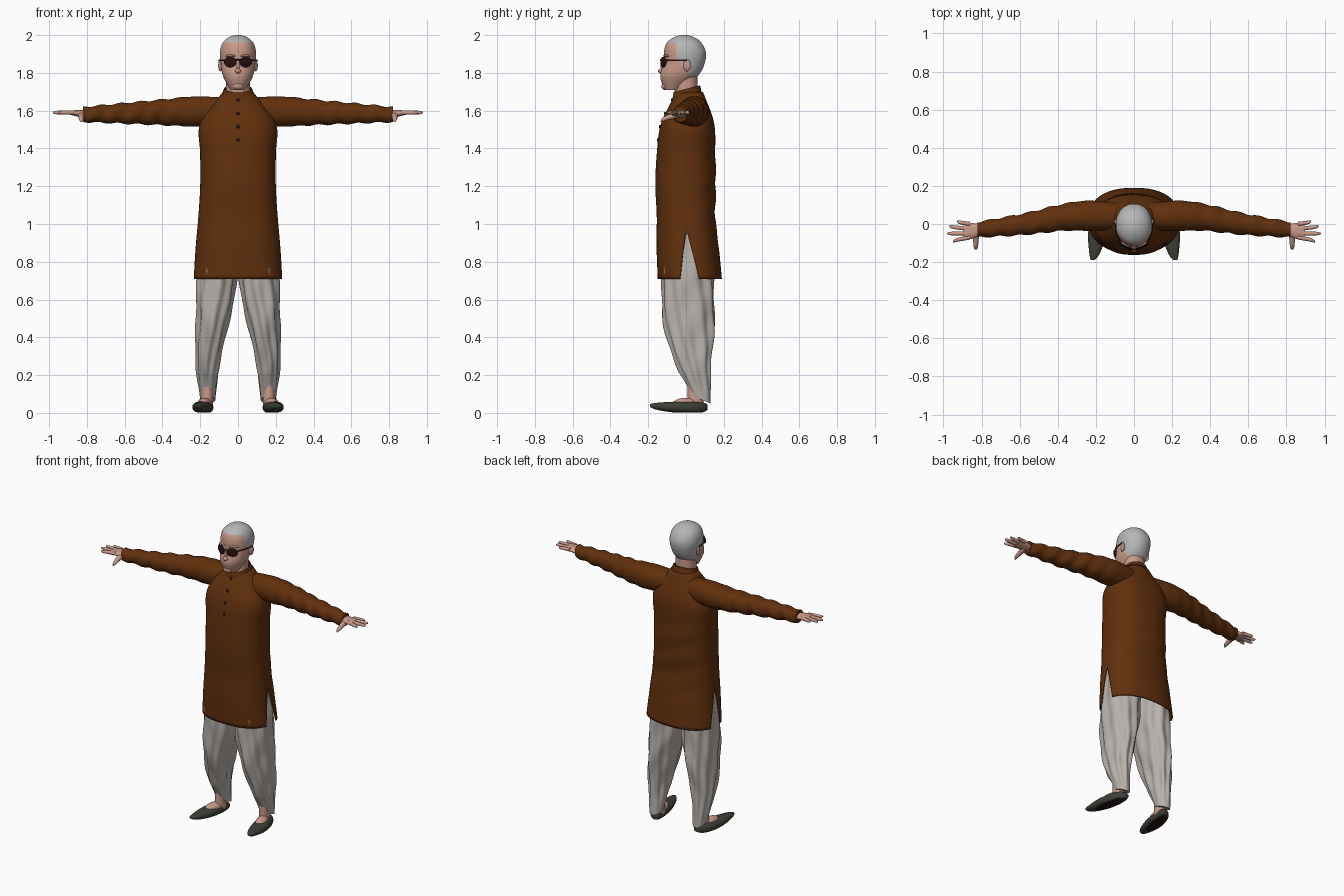
import bpy, bmesh
from math import sin, cos, pi, radians
from mathutils import Matrix, Vector

if "Cube" in bpy.data.objects:
    bpy.data.objects.remove(bpy.data.objects["Cube"])


def material(name, *rgb):
    mat = bpy.data.materials.new(name)
    mat.use_nodes = True
    mat.diffuse_color = (*rgb, 1)
    shader = mat.node_tree.nodes["Principled BSDF"]
    shader.inputs["Base Color"].default_value = (*rgb, 1)
    return mat


BROWN = material("brown cloth", .12, .03, .004)
CLOTH = material("pale grey cloth", .48, .44, .41)
SKIN = material("skin", .58, .32, .25)
HAIR = material("grey hair", .46, .47, .46)
SHOE = material("dark shoe leather", .05, .05, .04)
BLACK = material("near black", .02, .006, .006)


def finish(name, bm, mats, rule=None, thickness=0):
    """Turn a bmesh into a smooth shaded object."""
    bmesh.ops.recalc_face_normals(bm, faces=bm.faces[:])
    for face in bm.faces:
        face.smooth = True
        if rule:
            face.material_index = rule(face.calc_center_median())
    mesh = bpy.data.meshes.new(name)
    bm.to_mesh(mesh)
    bm.free()
    mesh.set_sharp_from_angle(angle=radians(50))
    for mat in mats:
        mesh.materials.append(mat)
    obj = bpy.data.objects.new(name, mesh)
    bpy.context.collection.objects.link(obj)
    if thickness:
        solid = obj.modifiers.new("thickness", "SOLIDIFY")
        solid.thickness = thickness
        solid.offset = -1


def curve(values, f):
    """Smooth value at fraction f through evenly spaced values."""
    if not isinstance(values, list):
        return values
    first = 2 * values[0] - values[1]
    last = 2 * values[-1] - values[-2]
    padded = [first, *values, last]
    s = f * (len(values) - 1)
    i = min(int(s), len(values) - 2)
    t = s - i
    before, start, end, after = padded[i:i + 4]
    blend = t * t * (3 - 2 * t)
    leave, arrive = (end - before) / 2, (after - start) / 2
    return (start + (end - start) * blend
            + leave * t * (1 - t) ** 2 - arrive * t * t * (1 - t))


def even(f):
    return f


def dome(f):
    """Rings crowd together towards the far end."""
    return sin(f * pi / 2)


def rounded(f):
    """Rings crowd together towards both ends."""
    return (1 - cos(f * pi)) / 2


def power(value, exponent):
    return abs(value) ** exponent * (1 if value >= 0 else -1)


def loft(name, axis, span, centre, radius, mats, count=32, rings=24, square=2.1,
         cap=True, spacing=even, warp=None, slit=None, side=1, **finishing):
    """Skin rings along an axis; centre and radius hold a curve for each cross direction."""
    bm = bmesh.new()
    half = count // 2
    loops = []
    for step in range(rings + 1):
        f = step / rings
        along = span[0] + (span[1] - span[0]) * spacing(f)
        gap = slit(along) if slit else pi / count
        loop = []
        for k in range(count):
            angle = k // half * pi + gap + (pi - 2 * gap) * (k % half) / (half - 1)
            u = curve(centre[0], f) + curve(radius[0], f) * power(cos(angle), 2 / square)
            v = curve(centre[1], f) + curve(radius[1], f) * power(sin(angle), 2 / square)
            point = Vector({"x": (along, u, v), "y": (u, along, v), "z": (u, v, along)}[axis])
            if warp:
                warp(point, angle, along)
            point.x *= side
            loop.append(bm.verts.new(point))
        loops.append(loop)
    for low, high in zip(loops, loops[1:]):
        for k in range(count):
            at_side = k % half == half - 1
            if slit and at_side and high[k].co.z <= SLIT_TOP:
                continue
            j = (k + 1) % count
            bm.faces.new((low[k], low[j], high[j], high[k]))
    if cap:
        bm.faces.new(loops[0])
        bm.faces.new(loops[-1])
    finish(name, bm, mats, **finishing)


def ball(name, centre, size, mat, turn=0):
    bm = bmesh.new()
    bmesh.ops.create_uvsphere(bm, u_segments=24, v_segments=14, radius=1)
    bm.transform(Matrix.Translation(centre) @ Matrix.Rotation(radians(turn), 4, "Z")
                 @ Matrix.Diagonal((*size, 1)))
    finish(name, bm, [mat])


# Tunic body, open at both sides below the slit top
SLIT_TOP = .95
HEM, NECKLINE = .71, 1.7
tunic_y = [.02, 0, 0, .02]
tunic_depth = [.17, .165, .155, .16, .155, .14, .07]


def waist_creases(p, angle, along):
    if p.y > 0:
        fade = max(0, 1 - 3 * abs(along - 1.15))
        p.y += .004 * fade * sin(angle) * sin(40 * along + 14 * p.x)


def slit_gap(z):
    return .01 + max(0, SLIT_TOP - z)


loft("tunic_body", "z", (HEM, NECKLINE), (0, tunic_y),
     ([.24, .225, .21, .2, .2, .2, .08], tunic_depth), [BROWN], count=64, rings=50,
     square=2.35, cap=False, warp=waist_creases, slit=slit_gap, thickness=.007)


# Standing collar, lower at the throat
def lower_throat(p, angle, along):
    p.z += p.y / 4


loft("collar", "z", (1.67, 1.715), (0, .005), ([.09, .075], [.08, .07]), [BROWN],
     cap=False, warp=lower_throat, thickness=.008)

# Buttons down the chest
for i in range(4):
    z = 1.655 - .07 * i
    f = (z - HEM) / (NECKLINE - HEM)
    front = curve(tunic_y, f) - curve(tunic_depth, f)
    ball(f"button_{i + 1}", (0, front, z), (.009, .006, .009), BLACK)


# Neck, and head with a slanting hairline
def hairline(c):
    edge = -.05 + max(0, 1.88 - c.z) * .75
    return int(c.z > 1.96 or (c.z > 1.77 and c.y > edge))


loft("neck", "z", (1.65, 1.8), (0, 0), (.063, .06), [SKIN])
loft("head", "z", (1.71, 2), (0, [-.07, -.01, -.01, -.01]),
     ([.04, .08, .092, .095, .08, .045, .005], [.045, .1, .11, .11, .09, .05, .005]),
     [SKIN, HAIR], count=72, rings=60, spacing=dome, rule=hairline)
ball("nose_bridge", (0, -.12, 1.84), (.011, .015, .036), SKIN)
ball("nose_tip", (0, -.13, 1.81), (.016, .018, .013), SKIN)
ball("chin", (0, -.11, 1.73), (.03, .02, .02), SKIN)
ball("lips", (0, -.12, 1.77), (.025, .015, .007), SKIN)
ball("glasses_bridge", (0, -.135, 1.87), (.016, .004, .004), BLACK)


# Cloth folds on the limbs
def leg_pleats(p, angle, along):
    depth = .006 * min(1, 5 * (along - .07))
    wave = sin(9 * angle + 7 * along) + sin(4 * angle - 24 * along) / 2
    p.x += depth * wave * cos(angle)
    p.y += depth * wave * sin(angle)
    p.z -= .4 * (p.y - .08) * max(0, 1 - 7 * (along - .07))


def sleeve_creases(p, angle, along):
    depth = .004 * sin(60 * along + 2 * sin(angle)) * max(0, min(1, 5 * along - 1))
    p.y += depth * cos(angle)
    p.z += depth * sin(angle)


def flat_sole(p, angle, along):
    p.z = max(p.z, .002)


def is_sole(c):
    return int(c.z < .008)


FINGERS = {"little": (0, .93, .015), "ring": (-.025, .97, -.01),
           "middle": (-.05, .98, -.05), "index": (-.07, .95, -.095)}

# Parts that exist on both sides
for side, label in ((1, "left"), (-1, "right")):
    def part(name, *args, **options):
        loft(f"{label}_{name}", *args, side=side, **options)

    def blob(name, centre, size, mat, turn=0):
        x, y, z = centre
        ball(f"{label}_{name}", (x * side, y, z), size, mat, turn * side)

    # Sleeve
    sleeve = [.07, .08, .07, .06, .05, .04]
    part("sleeve", "x", (.08, .82), ([.04, .04, 0, -.03], [1.6, 1.58]), (sleeve, sleeve),
         [BROWN], rings=60, warp=sleeve_creases)

    # Hand
    part("palm", "x", (.79, .895), ([-.03, -.04], [1.58, 1.59]),
         ([.03, .035, .043, .035], [.02, .02, .016, .01]), [SKIN])
    for finger, (root_y, tip_x, tip_y) in FINGERS.items():
        taper = [.012, .011, .009, .002]
        part(finger + "_finger", "x", (.86, tip_x), ([root_y, tip_y], 1.59),
             (taper, taper), [SKIN], count=12, spacing=dome)
    taper = [.02, .015, .011, .002]
    part("thumb", "y", (-.04, -.135), (.83, [1.58, 1.54]), (taper, taper), [SKIN],
         count=12, spacing=dome)

    # Trouser leg
    part("trouser_leg", "z", (.07, 1), ([.16, .16, .14, .12, .11, .1], [.08, .04, .02, .01, .01, .01]),
         ([.04, .06, .08, .1, .105, .1], [.05, .09, .13, .135, .13, .12]), [CLOTH],
         count=72, rings=64, warp=leg_pleats)

    # Foot and shoe
    part("ankle", "z", (.03, .16), (.163, .05), (.032, .042), [SKIN])
    blob("instep", (.178, 0, .047), (.036, .07, .033), SKIN, turn=13)
    part("shoe", "y", (.115, -.19), ([.15, .19, .22], [.03, .03, .04]),
         ([.01, .04, .05, .03, .005], [.01, .03, .03, .02, .005]), [SHOE, BLACK],
         count=40, square=2.4, spacing=rounded, warp=flat_sole, rule=is_sole)

    # Ear, brow and glasses
    blob("ear", (.094, .005, 1.84), (.01, .02, .032), SKIN, turn=-15)
    blob("brow", (.04, -.105, 1.89), (.03, .012, .007), SKIN, turn=24)
    blob("lens", (.041, -.12, 1.857), (.036, .007, .028), BLACK, turn=24)
    part("glasses_arm", "y", (-.107, .005), ([.07, .09, .1], 1.867), (.003, .004), [BLACK],
         count=8)
